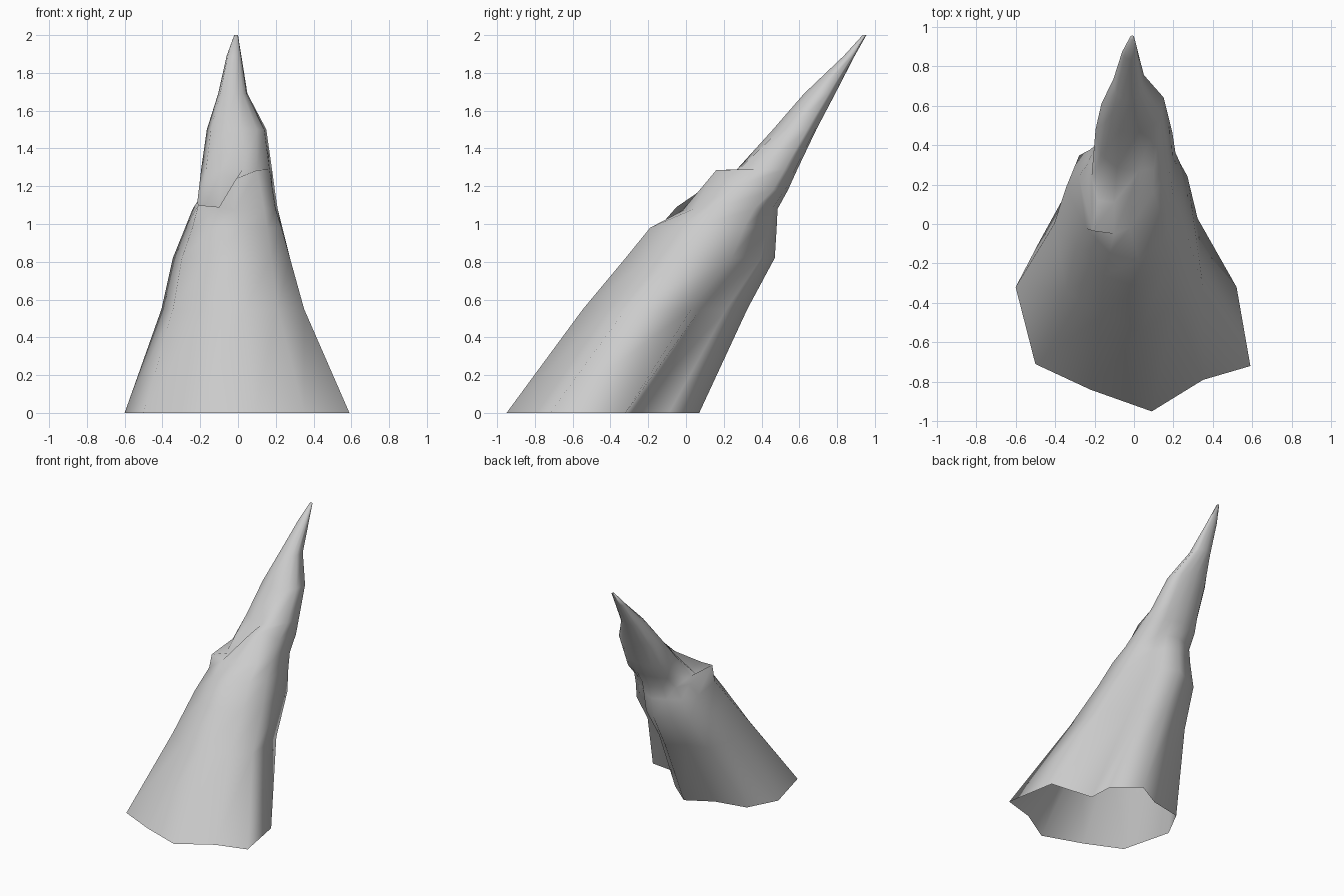
import bpy, bmesh, math

if "Cube" in bpy.data.objects:
    bpy.data.objects.remove(bpy.data.objects["Cube"])

# Jagged footprint of the open base, clockwise from the front right corner
BASE = [(.59, -.72), (.35, -.79), (.09, -.95), (-.22, -.84), (-.5, -.71), (-.6, -.32),
        (-.48, -.09), (-.23, -.04), (-.03, .07), (.16, -.09), (.17, -.28), (.52, -.32)]


def fit(vals, lo, hi):
    a, b = min(vals), max(vals)
    return [lo + (v - a) / (b - a) * (hi - lo) for v in vals]


def section(z, x0, x1, y0, y1, round_off):
    """Footprint blended towards a flat-backed ellipse, fitted to the given extents."""
    xs = fit([p[0] for p in BASE], -1, 1)
    ys = fit([p[1] for p in BASE], -1, 1)
    bx, by = [], []
    for x, y in zip(xs, ys):
        a = math.atan2(y, x)
        cx, cy = math.cos(a), math.sin(a)
        cy += (.4 if cx > 0 else .1) * abs(cx) * (1 - cy * cy)
        bx.append(x + (cx - x) * round_off)
        by.append(y + (cy - y) * round_off)
    return [(x, y, z) for x, y in zip(fit(bx, x0, x1), fit(by, y0, y1))]


# Leaning outer shell
rings = [section(*s) for s in [
    (0, -.60, .59, -.95, .07, 0),
    (.55, -.405, .35, -.545, .325, .22),
    (.82, -.345, .275, -.32, .47, .5),
    (.98, -.28, .235, -.19, .48, .65),
    (1.08, -.24, .21, -.05, .485, .8)]]

# Top edge of the left front shard
rings[-1][2] = (-.02, -.02, 1.07)
rings[-1][3] = (-.10, -.05, 1.09)
rings[-1][4] = (-.21, -.035, 1.10)

# Hollow behind the left shard, raised shoulder on the right front
ledge = section(1.18, -.22, .195, .18, .54, .85)
ledge[0] = (.18, .27, 1.20)
ledge[1] = (.10, .16, 1.285)
ledge[2] = (-.01, .17, 1.24)
ledge[3] = (-.10, .11, 1.09)
ledge[4] = (-.185, .12, 1.07)
ledge[5] = (-.215, .24, 1.12)
rings.append(ledge)

# Upper spire
rings += [section(*s) for s in [
    (1.29, -.195, .18, .27, .59, .9),
    (1.50, -.165, .15, .46, .69, .9),
    (1.69, -.105, .05, .625, .79, .9),
    (1.89, -.06, .018, .835, .893, .9),
    (2.00, -.02, .0, .935, .955, 1)]]
rings[6][1] = (.10, .28, 1.29)

bm = bmesh.new()
loops = [[bm.verts.new(p) for p in r] for r in rings]
n = len(BASE)
for lo, hi in zip(loops, loops[1:]):
    for i in range(n):
        j = (i + 1) % n
        bm.faces.new((lo[j], lo[i], hi[i], hi[j]))
bm.faces.new(list(reversed(loops[-1])))
bm.normal_update()

mesh = bpy.data.meshes.new("rock_spike")
bm.to_mesh(mesh)
bm.free()
spike = bpy.data.objects.new("rock_spike", mesh)
bpy.context.collection.objects.link(spike)
bpy.context.view_layer.objects.active = spike
spike.select_set(True)
bpy.ops.object.shade_smooth_by_angle(angle=math.radians(110))
